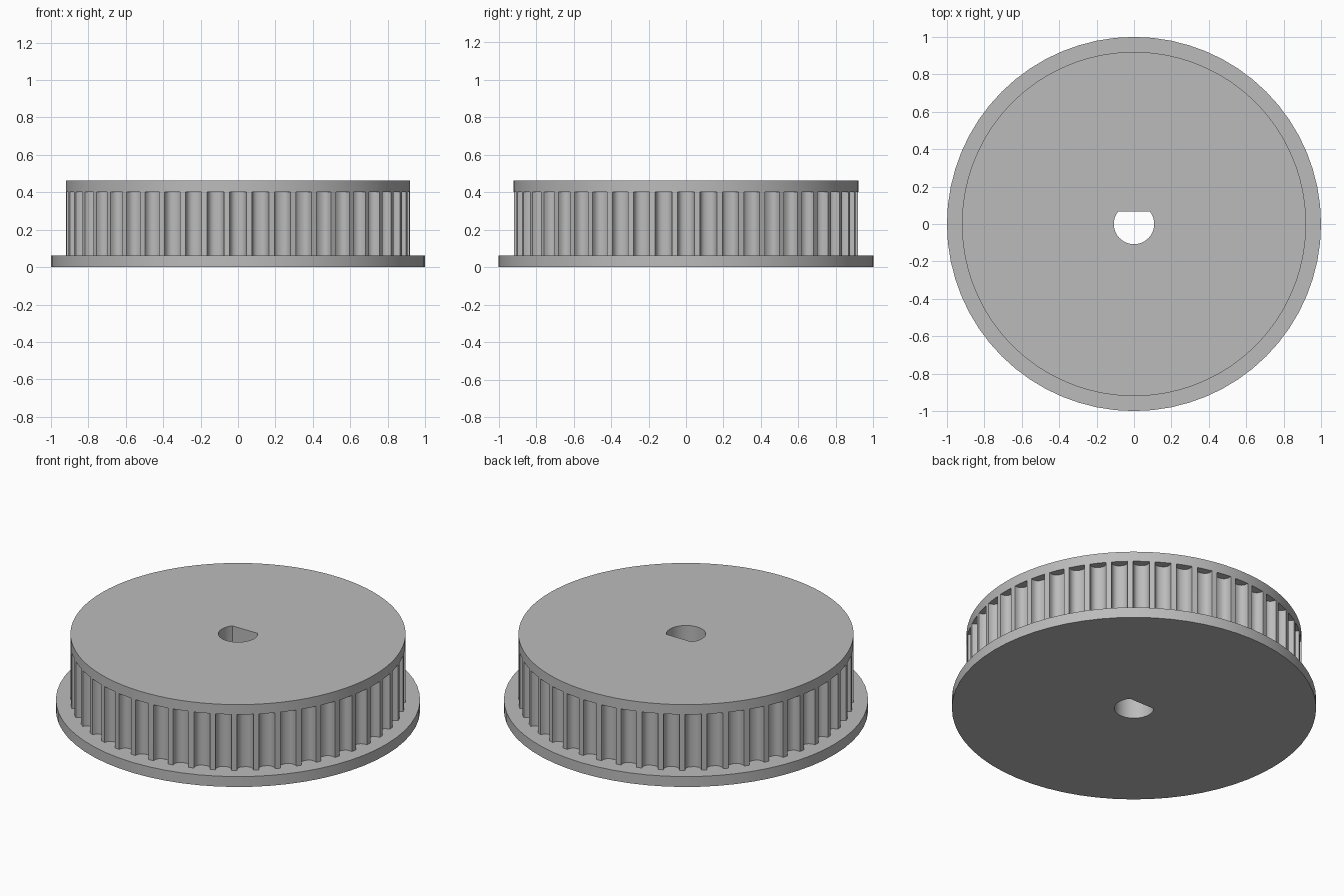
import bpy
import bmesh
from math import sin, cos, pi, asin

cube = bpy.data.objects.get("Cube")
if cube:
    bpy.data.objects.remove(cube)

TEETH = 48
FLANGE_R, BODY_R, BORE_R = 1.0, 0.92, 0.108
BORE_FLAT = 0.067
FLANGE_TOP, RIM_BOTTOM, HEIGHT = 0.063, 0.402, 0.462
GROOVE_HALF, GROOVE_DEPTH = 0.045, 0.048
GROOVE_STEPS = 12
FLANGE_SIDES = 64

bm = bmesh.new()


def polar(r, a):
    return (r * cos(a), r * sin(a))


def groove(a):
    """Rounded groove outline centred on angle a, from corner to corner."""
    points = []
    for i in range(GROOVE_STEPS + 1):
        t = pi * (1 - i / GROOVE_STEPS)
        side = abs(cos(t)) ** 0.8 * (1 if cos(t) > 0 else -1)
        depth = max(sin(t), 0) ** 0.8 if 0 < i < GROOVE_STEPS else 0
        points.append(polar(BODY_R - GROOVE_DEPTH * depth,
                            a + GROOVE_HALF * side / BODY_R))
    return points


def ring(points, z):
    return [bm.verts.new((x, y, z)) for x, y in points]


def wall(points, z0, z1):
    low, high = ring(points, z0), ring(points, z1)
    for i in range(len(points)):
        j = (i + 1) % len(points)
        bm.faces.new((low[i], low[j], high[j], high[i]))


def cap(outer, inner, z):
    """Flat face between two closed outlines."""
    edges = []
    for points in (outer, inner):
        loop = ring(points, z)
        edges += [bm.edges.new((v, loop[i - 1])) for i, v in enumerate(loop)]
    bmesh.ops.triangle_fill(bm, edges=edges, use_beauty=True, normal=(0, 0, 1))


# Outlines of the flange, the toothed body, the rim and the D-shaped bore
angles = [2 * pi * i / TEETH for i in range(TEETH)]
flange = [polar(FLANGE_R, 2 * pi * i / FLANGE_SIDES) for i in range(FLANGE_SIDES)]
grooves = [groove(a) for a in angles]
teeth = [p for g in grooves for p in g]
rim = [p for a, g in zip(angles, grooves) for p in (g[0], polar(BODY_R, a), g[-1])]
start = asin(BORE_FLAT / BORE_R)
sweep = pi + 2 * start
bore = [polar(BORE_R, pi - start + sweep * i / 32) for i in range(33)]

# Bottom flange
cap(flange, bore, 0)
wall(flange, 0, FLANGE_TOP)
cap(flange, teeth, FLANGE_TOP)

# Toothed body
wall(teeth, FLANGE_TOP, RIM_BOTTOM)

# Top rim, closing over each groove
for a, g in zip(angles, grooves):
    bm.faces.new(ring(g + [polar(BODY_R, a)], RIM_BOTTOM))
wall(rim, RIM_BOTTOM, HEIGHT)
cap(rim, bore, HEIGHT)

# Shaft bore
wall(bore, 0, HEIGHT)

bmesh.ops.remove_doubles(bm, verts=bm.verts[:], dist=0.00005)
bmesh.ops.recalc_face_normals(bm, faces=bm.faces[:])
mesh = bpy.data.meshes.new("toothed_pulley")
bm.to_mesh(mesh)
bm.free()

# Plain grey material
grey = bpy.data.materials.new("plain_grey")
grey.use_nodes = True
colour = (0.5, 0.5, 0.5, 1)
grey.diffuse_color = colour
grey.node_tree.nodes["Principled BSDF"].inputs["Base Color"].default_value = colour
mesh.materials.append(grey)

pulley = bpy.data.objects.new("toothed_pulley", mesh)
bpy.context.collection.objects.link(pulley)
bpy.ops.object.select_all(action="DESELECT")
pulley.select_set(True)
bpy.context.view_layer.objects.active = pulley
bpy.ops.object.shade_smooth_by_angle(angle=pi / 6)
